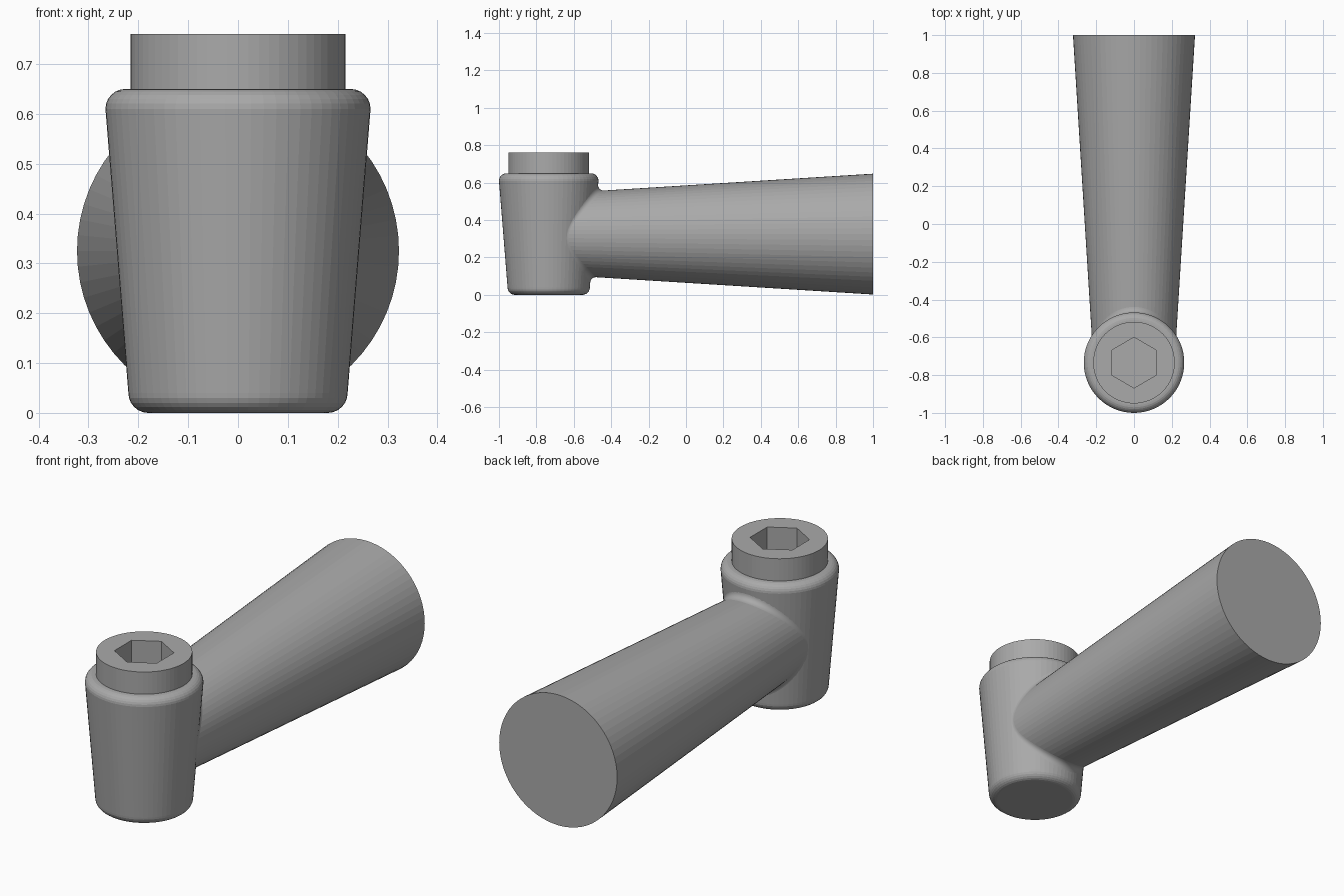
import bpy, bmesh
from math import sin, cos, pi, sqrt
from mathutils import Vector, Matrix

if "Cube" in bpy.data.objects:
    bpy.data.objects.remove(bpy.data.objects["Cube"])

SEGMENTS = 64
HUB_Y, ARM_Z = -0.734, 0.325
FILLET = 0.03

grey = bpy.data.materials.new("plain grey")
grey.use_nodes = True
grey.diffuse_color = (0.4, 0.4, 0.4, 1)
grey.node_tree.nodes["Principled BSDF"].inputs["Base Color"].default_value = grey.diffuse_color


def make_object(name, bm):
    bmesh.ops.recalc_face_normals(bm, faces=bm.faces)
    mesh = bpy.data.meshes.new(name)
    bm.to_mesh(mesh)
    bm.free()
    mesh.materials.append(grey)
    obj = bpy.data.objects.new(name, mesh)
    bpy.context.collection.objects.link(obj)
    return obj


def loft(bm, rings):
    """Join equal closed rings of points with quads."""
    rows = [[bm.verts.new(p) for p in ring] for ring in rings]
    for a, b in zip(rows, rows[1:]):
        for i in range(len(a)):
            j = (i + 1) % len(a)
            bm.faces.new((a[i], a[j], b[j], b[i]))
    return rows


def turned(profile, sides, to_point):
    """Closed solid of revolution from (radius, height) pairs."""
    bm = bmesh.new()
    angles = [2 * pi * i / sides for i in range(sides)]
    rows = loft(bm, [[to_point(r, t, h) for t in angles] for r, h in profile])
    bm.faces.new(rows[0])
    bm.faces.new(rows[-1])
    return bm


def upright(r, t, h):
    return (r * sin(t), HUB_Y + r * cos(t), h)


def lengthwise(r, t, h):
    return (r * cos(t), h, ARM_Z + r * sin(t))


def arc(cx, cz, radius, start, end, steps=6):
    return [(cx + radius * cos(start + (end - start) * i / steps),
             cz + radius * sin(start + (end - start) * i / steps)) for i in range(steps + 1)]


# Tapers of the hub and the arm
HUB_SLOPE, ARM_SLOPE = 0.079, 0.0625


def hub_radius(z):
    return 0.217 + HUB_SLOPE * z


def arm_radius(y):
    return 0.323 + ARM_SLOPE * (y - 1)


# Hub with rounded rims and a straight collar on top
profile = arc(0.18, 0.04, 0.04, -pi / 2, 0)
profile += arc(0.226, 0.61, 0.04, 0, pi / 2)
profile += [(0.216, 0.65), (0.216, 0.76)]
hub = make_object("hub", turned(profile, SEGMENTS, upright))

# Hexagonal socket cut into the collar
cutter = make_object("socket_cutter", turned([(0.134, 0.58), (0.134, 0.9)], 6, upright))
cutter.hide_render = True
cut = hub.modifiers.new("socket", "BOOLEAN")
cut.operation = "DIFFERENCE"
cut.solver = "EXACT"
cut.object = cutter
bpy.context.view_layer.objects.active = hub
bpy.ops.object.modifier_apply(modifier=cut.name)
bpy.data.objects.remove(cutter)

# Tapered arm running back from the hub
make_object("arm", turned([(arm_radius(-0.68), -0.68), (arm_radius(1), 1)], SEGMENTS, lengthwise))

# Rolling-ball fillet where the arm meets the hub
STEPS = 5
rings = [[] for _ in range(STEPS + 1)]
for i in range(SEGMENTS):
    t = 2 * pi * i / SEGMENTS
    y = -0.5
    for _ in range(30):
        centre = Vector(lengthwise(arm_radius(y) + FILLET, t, y))
        reach = hub_radius(centre.z) + FILLET
        y = HUB_Y + sqrt(max(reach ** 2 - centre.x ** 2, 0))
    to_arm = -Vector((cos(t), -ARM_SLOPE, sin(t))).normalized()
    to_hub = -Vector((centre.x, y - HUB_Y, -HUB_SLOPE * reach)).normalized()
    for k, ring in enumerate(rings):
        ring.append(centre + FILLET * to_arm.slerp(to_hub, k / STEPS))
bm = bmesh.new()
loft(bm, rings)
fillet = make_object("arm_fillet", bm)
# Face the fillet outward from the arm axis
bm = bmesh.new()
bm.from_mesh(fillet.data)
if sum(f.normal.dot(f.calc_center_median() - Vector((0, f.calc_center_median().y, ARM_Z)))
       for f in bm.faces) < 0:
    bmesh.ops.reverse_faces(bm, faces=bm.faces)
bm.to_mesh(fillet.data)
bm.free()
for face in fillet.data.polygons:
    face.use_smooth = True
